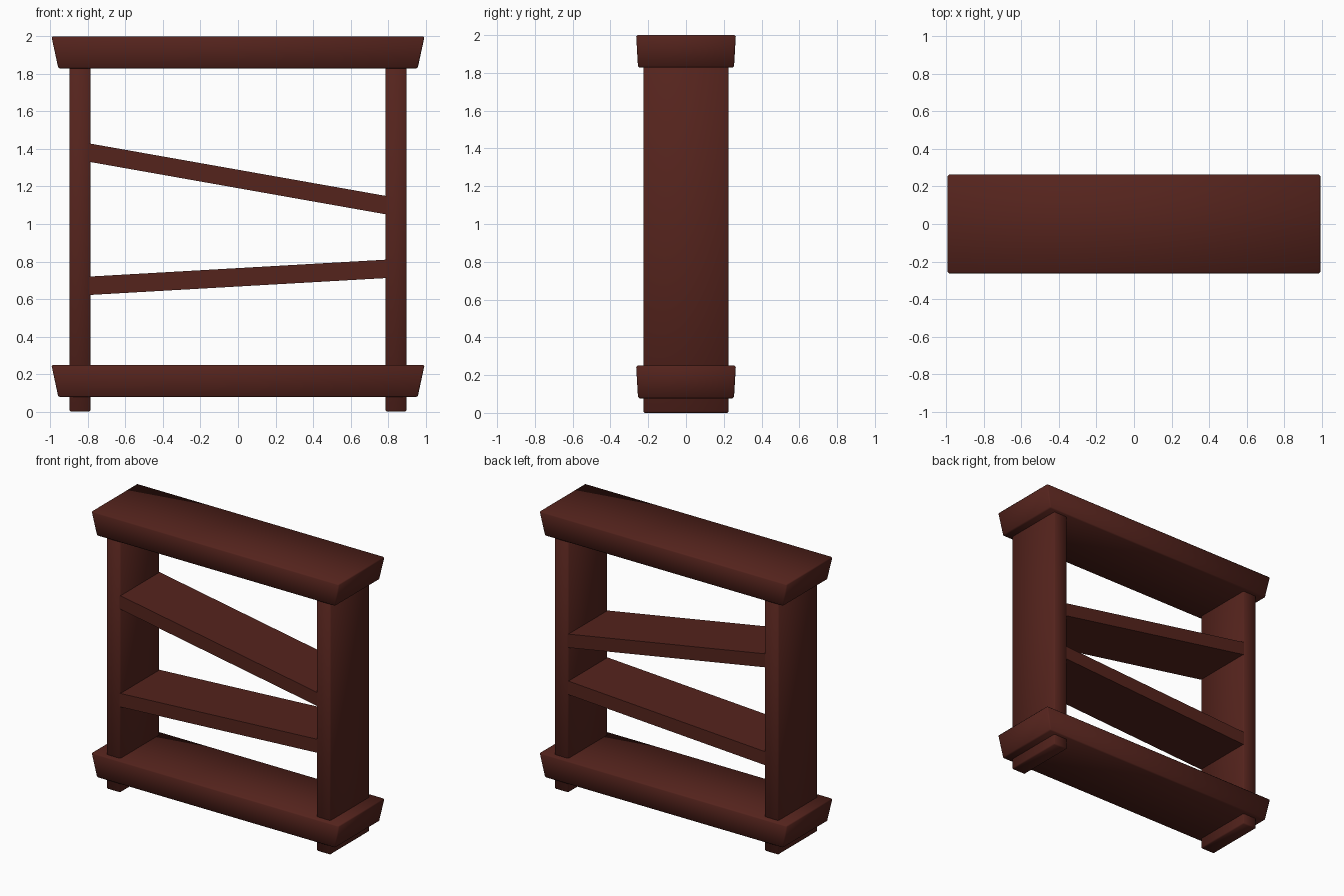
import bpy, bmesh, math

if "Cube" in bpy.data.objects:
    bpy.data.objects.remove(bpy.data.objects["Cube"])

wood = bpy.data.materials.new("dark_red_wood")
wood.diffuse_color = (0.09, 0.017, 0.012, 1)
wood.use_nodes = True
wood.node_tree.nodes["Principled BSDF"].inputs["Base Color"].default_value = wood.diffuse_color


def prism(name, profile, y_bottom, y_top=None, bevel=0.008):
    """Extrude a four-point front profile (bottom-left, bottom-right, top-right,
    top-left) through y; the bottom and top can have different half depths."""
    depths = (y_bottom, y_bottom, y_top or y_bottom, y_top or y_bottom)
    bm = bmesh.new()
    front = [bm.verts.new((x, -d, z)) for (x, z), d in zip(profile, depths)]
    back = [bm.verts.new((x, d, z)) for (x, z), d in zip(profile, depths)]
    bm.faces.new(front)
    bm.faces.new(back[::-1])
    for i in range(4):
        j = (i + 1) % 4
        bm.faces.new((front[j], front[i], back[i], back[j]))
    bmesh.ops.recalc_face_normals(bm, faces=bm.faces)
    if bevel:
        bmesh.ops.bevel(bm, geom=bm.edges[:], offset=bevel, segments=1,
                        profile=0.5, affect='EDGES')
    mesh = bpy.data.meshes.new(name)
    bm.to_mesh(mesh)
    bm.free()
    mesh.materials.append(wood)
    obj = bpy.data.objects.new(name, mesh)
    bpy.context.collection.objects.link(obj)
    bpy.ops.object.select_all(action='DESELECT')
    obj.select_set(True)
    bpy.context.view_layer.objects.active = obj
    bpy.ops.object.shade_smooth_by_angle(angle=math.radians(50))
    return obj


# Top and base boards, flared towards the top
for name, z0, z1 in (("base_board", 0.077, 0.25), ("top_board", 1.828, 2.0)):
    prism(name, [(-0.957, z0), (0.957, z0), (0.994, z1), (-0.994, z1)], 0.254, 0.264)

# Side posts, running through the base board to form the feet
for name, s in (("left_post", -1), ("right_post", 1)):
    a, b = sorted((s * 0.785, s * 0.899))
    prism(name, [(a, 0), (b, 0), (b, 1.88), (a, 1.88)], 0.226)

# Crooked shelves, ends let slightly into the posts
for name, z_mid, slope in (("upper_shelf", 1.24, -0.177), ("lower_shelf", 0.716, 0.057)):
    x, t = 0.82, 0.049
    zl, zr = z_mid - slope * x, z_mid + slope * x
    prism(name, [(-x, zl - t), (x, zr - t), (x, zr + t), (-x, zl + t)], 0.224, bevel=0)
